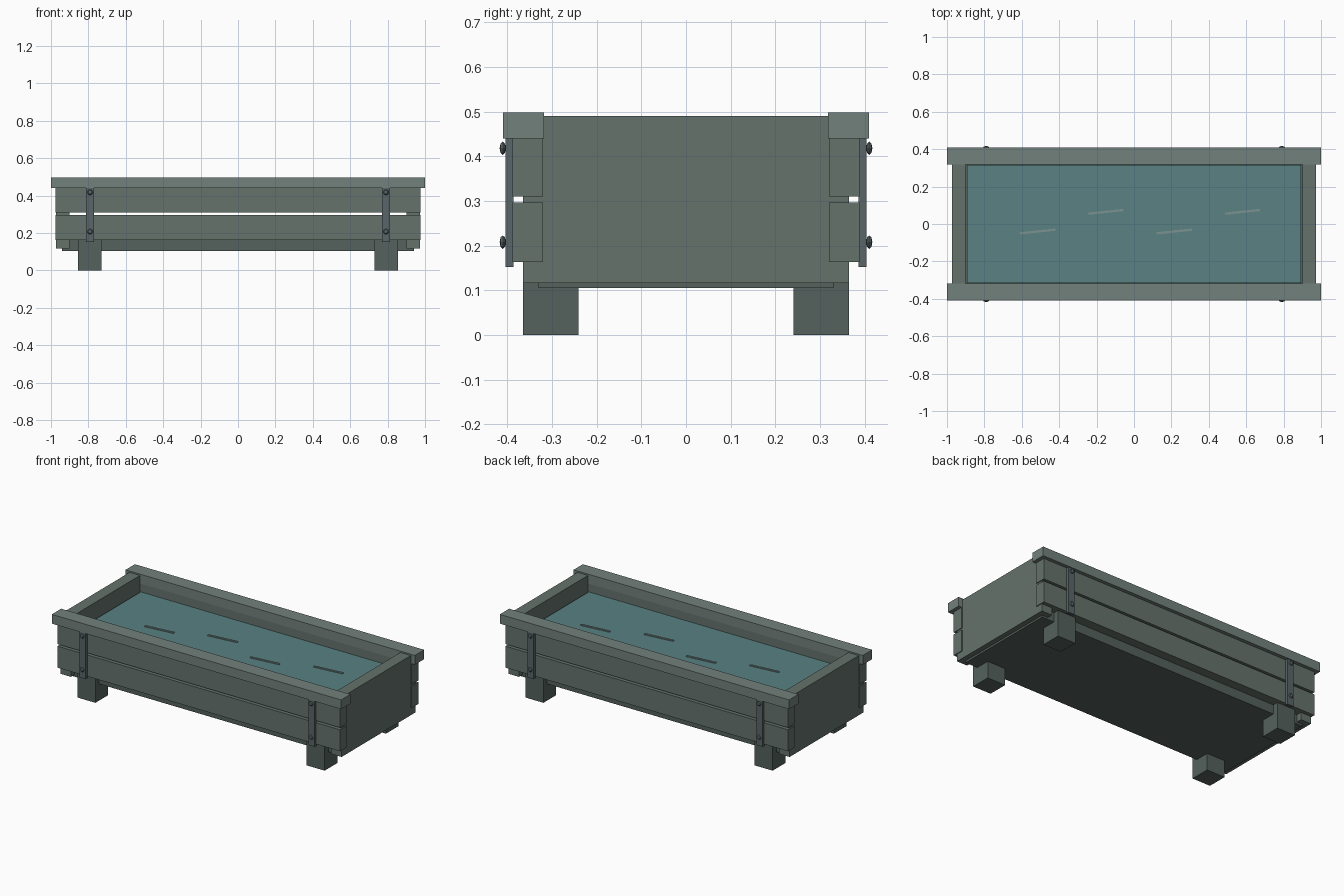
import bpy, math

if "Cube" in bpy.data.objects:
    bpy.data.objects.remove(bpy.data.objects["Cube"])


def material(name, rgb):
    m = bpy.data.materials.new(name)
    m.diffuse_color = (*rgb, 1)
    m.use_nodes = True
    m.node_tree.nodes["Principled BSDF"].inputs["Base Color"].default_value = m.diffuse_color
    return m


WOOD = material("weathered_wood", (0.13, 0.17, 0.15))
RIM = material("rim_wood", (0.17, 0.22, 0.20))
DARK = material("dark_wood", (0.09, 0.12, 0.11))
METAL = material("strap_metal", (0.10, 0.13, 0.14))
WATER = material("water", (0.10, 0.22, 0.23))
RIPPLE = material("ripple", (0.20, 0.29, 0.28))


def box(name, x, y, z, mat, turn=0):
    """Box from (min, max) ranges, turned about z."""
    bpy.ops.mesh.primitive_cube_add(
        size=1, location=[sum(r) / 2 for r in (x, y, z)], rotation=(0, 0, turn))
    o = bpy.context.object
    o.name = name
    o.scale = [abs(r[1] - r[0]) for r in (x, y, z)]
    o.data.materials.append(mat)
    return o


def bolt(name, x, y, z):
    """Flattened faceted bolt head."""
    bpy.ops.mesh.primitive_uv_sphere_add(
        segments=8, ring_count=4, radius=1, location=(x, y, z), rotation=(math.pi / 2, 0, 0))
    o = bpy.context.object
    o.name = name
    o.scale = (0.015, 0.015, 0.007)
    o.data.materials.append(METAL)


# floor and water surface
box("floor_board", (-0.94, 0.94), (-0.33, 0.33), (0.105, 0.165), DARK)
box("water_surface", (-0.893, 0.893), (-0.315, 0.315), (0.375, 0.39), WATER)

# ripples on the water
for i, (x, y) in enumerate([(-0.515, -0.04), (-0.15, 0.065), (0.215, -0.04), (0.58, 0.065)]):
    box(f"ripple_{i}", (x - 0.095, x + 0.095), (y - 0.006, y + 0.006),
        (0.388, 0.396), RIPPLE, math.radians(6))

# end panels
for sx, side in ((-1, "left"), (1, "right")):
    box(f"{side}_end_panel", (sx * 0.90, sx * 0.972), (-0.365, 0.365), (0.117, 0.49), WOOD)

# long sides: planks, rim rail, straps, bolts and feet
for sy, side in ((-1, "front"), (1, "back")):
    planks = (sy * 0.32, sy * 0.388)
    box(f"{side}_lower_plank", (-0.977, 0.977), planks, (0.163, 0.297), WOOD)
    box(f"{side}_upper_plank", (-0.977, 0.977), planks, (0.31, 0.44), WOOD)
    box(f"{side}_rim_rail", (-1, 1), (sy * 0.318, sy * 0.41), (0.44, 0.498), RIM)
    for sx, end in ((-1, "left"), (1, "right")):
        box(f"{side}_{end}_strap", (sx * 0.77, sx * 0.812), (sy * 0.386, sy * 0.404),
            (0.152, 0.442), METAL)
        for z, level in ((0.208, "lower"), (0.418, "upper")):
            bolt(f"{side}_{end}_{level}_bolt", sx * 0.791, sy * 0.41, z)
        box(f"{side}_{end}_foot", (sx * 0.73, sx * 0.855), (sy * 0.24, sy * 0.365),
            (0, 0.168), DARK)
